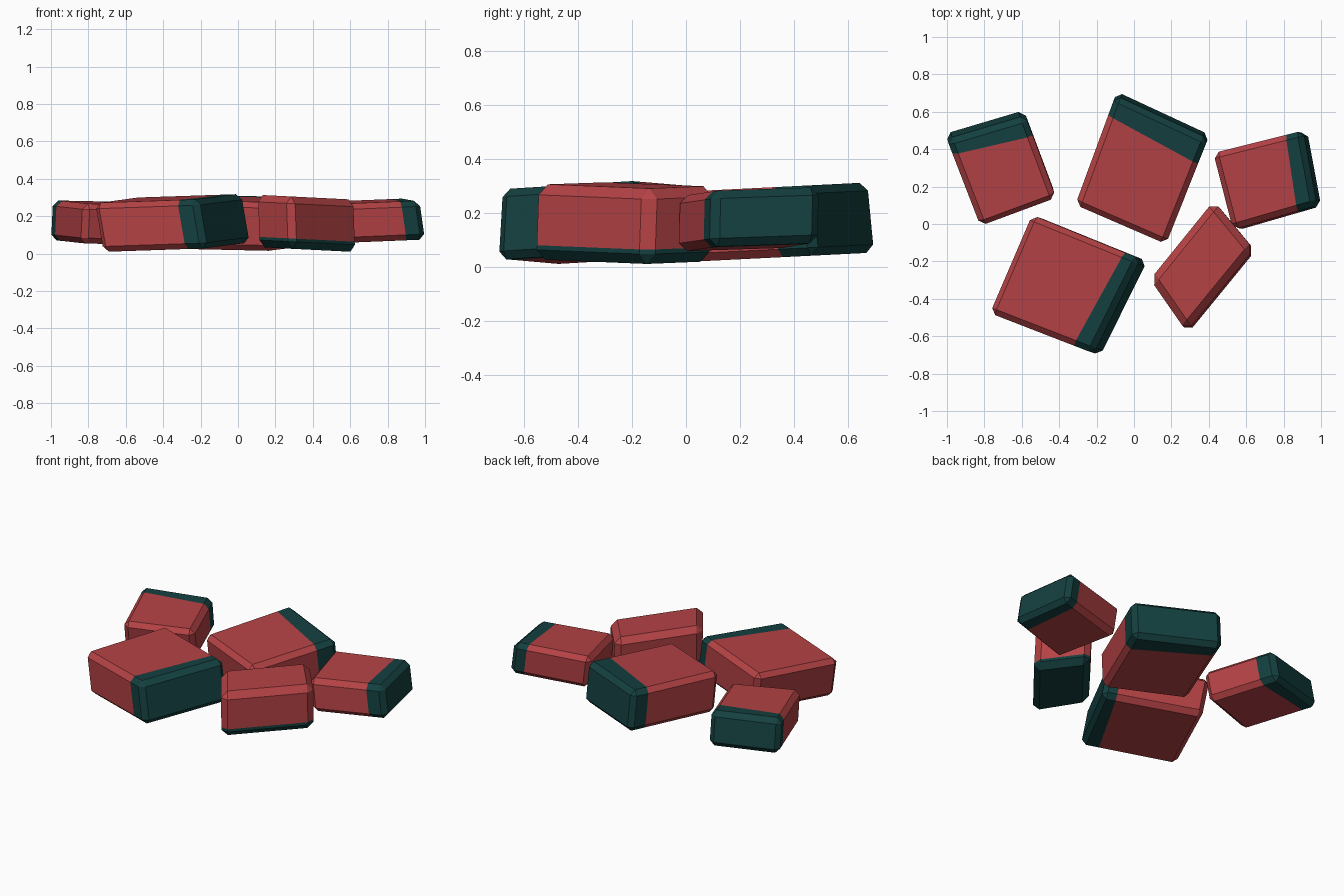
import bpy
import bmesh
from mathutils import Vector

if "Cube" in bpy.data.objects:
    bpy.data.objects.remove(bpy.data.objects["Cube"])


def material(name, rgb):
    mat = bpy.data.materials.new(name)
    mat.diffuse_color = (*rgb, 1)
    mat.use_nodes = True
    mat.node_tree.nodes["Principled BSDF"].inputs["Base Color"].default_value = mat.diffuse_color
    return mat


RED = material("red_body", (0.46, 0.055, 0.06))
TEAL = material("dark_teal_end", (0.007, 0.05, 0.05))


def block(name, top, z, thick, slope, lean, dip, bevel=0.03):
    """Chamfered block. top: plan corners of the upper face; slope: tilt of it;
    lean: plan shift of the underside; dip: plan line with teal on its left,
    or a height above the underside with teal below."""
    cx = sum(p[0] for p in top) / 4
    cy = sum(p[1] for p in top) / 4
    bm = bmesh.new()
    # Upright prism
    lower = [bm.verts.new((x, y, -thick)) for x, y in top]
    upper = [bm.verts.new((x, y, 0)) for x, y in top]
    bm.faces.new(lower[::-1])
    bm.faces.new(upper)
    for i in range(4):
        j = (i + 1) % 4
        bm.faces.new((lower[i], lower[j], upper[j], upper[i]))
    bmesh.ops.bevel(bm, geom=bm.edges[:], offset=bevel, segments=1,
                    profile=0.5, affect='EDGES')

    # Split into red body and teal end
    if isinstance(dip, float):
        co, no = Vector((0, 0, dip - thick)), Vector((0, 0, -1))
    else:
        (px, py), (qx, qy) = dip
        co, no = Vector((px, py, 0)), Vector((py - qy, qx - px, 0)).normalized()
    bmesh.ops.bisect_plane(bm, geom=bm.verts[:] + bm.edges[:] + bm.faces[:],
                           plane_co=co, plane_no=no)
    for f in bm.faces:
        f.material_index = int((f.calc_center_median() - co).dot(no) > 0)

    # Lean the sides and tilt the block
    for v in bm.verts:
        t = -v.co.z / thick
        v.co.z += z + slope[0] * (v.co.x - cx) + slope[1] * (v.co.y - cy)
        v.co.x += lean[0] * t
        v.co.y += lean[1] * t
    bmesh.ops.recalc_face_normals(bm, faces=bm.faces[:])
    mesh = bpy.data.meshes.new(name)
    bm.to_mesh(mesh)
    bm.free()
    mesh.materials.append(RED)
    mesh.materials.append(TEAL)
    obj = bpy.data.objects.new(name, mesh)
    bpy.context.collection.objects.link(obj)


# Large blocks
block("front_left_block",
      [(-0.775, -0.475), (-0.22, -0.69), (0.03, -0.185), (-0.55, 0.05)],
      0.295, 0.262, (0.049, 0.038), (0.045, -0.015),
      ((-0.05, -0.15), (-0.32, -0.64)))
block("back_middle_block",
      [(-0.315, 0.10), (0.17, -0.11), (0.395, 0.455), (-0.10, 0.685)],
      0.293, 0.26, (0.0, 0.05), (0.01, 0.025),
      ((-0.12, 0.57), (0.34, 0.32)))

# Small blocks
block("back_left_block",
      [(-0.82, -0.015), (-0.415, 0.135), (-0.58, 0.575), (-1.0, 0.45)],
      0.272, 0.213, (-0.03, 0.03), (-0.01, 0.038),
      ((-0.95, 0.375), (-0.56, 0.465)))
block("right_block",
      [(0.525, -0.03), (0.975, 0.10), (0.90, 0.50), (0.42, 0.38)],
      0.28, 0.208, (0.03, 0.04), (0.03, -0.005),
      ((0.81, 0.48), (0.87, 0.08)))

# Block resting on its teal face
block("front_right_block",
      [(0.085, -0.295), (0.28, -0.575), (0.64, -0.135), (0.425, 0.125)],
      0.302, 0.28, (-0.05, 0.0), (0.01, -0.01), 0.055, bevel=0.038)
